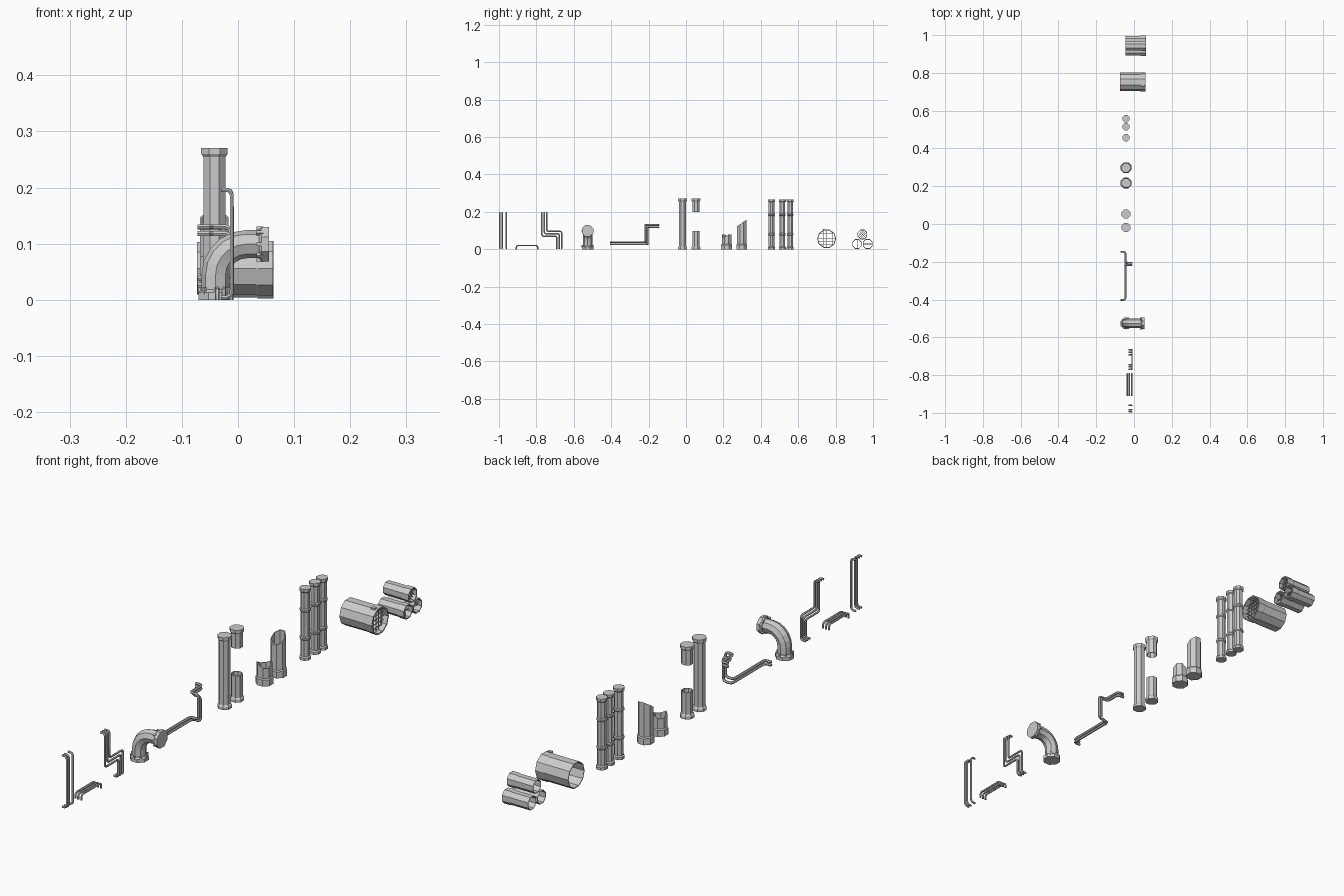
import bpy, bmesh, math
from mathutils import Matrix, Vector

if "Cube" in bpy.data.objects:
    bpy.data.objects.remove(bpy.data.objects["Cube"])

ALONG_X = Matrix.Rotation(math.pi / 2, 4, 'Y')


def to_object(bm, name):
    bmesh.ops.recalc_face_normals(bm, faces=bm.faces[:])
    me = bpy.data.meshes.new(name)
    bm.to_mesh(me)
    bm.free()
    ob = bpy.data.objects.new(name, me)
    bpy.context.collection.objects.link(ob)
    return ob


def turned(name, profile, loc, sides=8, rot=Matrix(), closed=False, shift=None):
    """Spin a (radius, height) profile; ends are capped unless it closes on itself."""
    bm = bmesh.new()
    rings = []
    for r, h in profile:
        ring = []
        for i in range(sides):
            a = 2 * math.pi * (i + 0.5) / sides
            v = Vector((r * math.cos(a), r * math.sin(a), h))
            if shift:
                v.z += shift(v, i)
            ring.append(bm.verts.new(Matrix.Translation(loc) @ rot @ v))
        rings.append(ring)
    pairs = list(zip(rings, rings[1:]))
    if closed:
        pairs.append((rings[-1], rings[0]))
    else:
        bm.faces.new(rings[0])
        bm.faces.new(rings[-1])
    for a, b in pairs:
        for i in range(sides):
            j = (i + 1) % sides
            bm.faces.new((a[i], a[j], b[j], b[i]))
    return to_object(bm, name)


def rounded(path, rad, steps):
    """Replace path corners with short arcs."""
    pts = [Vector(p) for p in path]
    out = [pts[0]]
    for a, b, c in zip(pts, pts[1:], pts[2:]):
        d1, d2 = (a - b).normalized(), (c - b).normalized()
        centre = b + (d1 + d2) * rad
        for k in range(steps + 1):
            t = math.pi / 2 * k / steps
            out.append(centre - d2 * rad * math.cos(t) - d1 * rad * math.sin(t))
    return out + [pts[-1]]


def pipes(name, paths, radius, bend, steps=2, res=1):
    """Parallel swept pipes, turned into one mesh."""
    cu = bpy.data.curves.new(name, 'CURVE')
    cu.dimensions = '3D'
    cu.bevel_depth, cu.bevel_resolution, cu.use_fill_caps = radius, res, True
    for path in paths:
        pts = rounded(path, bend, steps)
        s = cu.splines.new('POLY')
        s.use_smooth = False
        s.points.add(len(pts) - 1)
        for sp, p in zip(s.points, pts):
            sp.co = (*p, 1)
    tmp = bpy.data.objects.new(name + "_path", cu)
    bpy.context.collection.objects.link(tmp)
    dg = bpy.context.evaluated_depsgraph_get()
    me = bpy.data.meshes.new_from_object(tmp.evaluated_get(dg))
    bpy.data.objects.remove(tmp)
    ob = bpy.data.objects.new(name, me)
    bpy.context.collection.objects.link(ob)
    return ob


def boxes(name, items):
    """Boxes given as (matrix, size)."""
    bm = bmesh.new()
    for m, s in items:
        bmesh.ops.create_cube(bm, size=1, matrix=m @ Matrix.Diagonal((*s, 1)))
    return to_object(bm, name)


# thin wall pipes: upright brackets, one pair and one single
R = 0.004
def upright(y):
    return [(-.03, y, .196), (-.011, y, .196), (-.011, y, .004), (-.03, y, .004)]
pipes("upright_pipe_pair", [upright(-.995), upright(-.983)], R, .01)
pipes("upright_pipe_single", [upright(-.96)], R, .01)

# floor pipes
pipes("floor_pipes", [[(x, -.908, 0), (x, -.908, .02), (x, -.792, .02), (x, -.792, 0)]
                      for x in (-.037, -.025, -.012)], R, .01)

# stepped wall pipes
steps = []
for d in (-.013, 0, .013):
    ya, yb, z = -.757 + d, -.678 + d, .083 + d
    steps.append([(-.03, ya, .196), (-.011, ya, .196), (-.011, ya, z),
                  (-.011, yb, z), (-.011, yb, .004), (-.03, yb, .004)])
pipes("stepped_pipes", steps, R, .008)

# long pipe run that steps outward and upward
runs = []
for d in (-.006, .006):
    z0, z1, y = .032 + d, .124 + d, -.211 - d
    runs.append([(-.072, -.402, z0), (-.045, -.402, z0), (-.045, y, z0), (-.012, y, z0),
                 (-.012, y, z1), (-.045, y, z1), (-.045, -.147, z1), (-.072, -.147, z1)])
pipes("long_pipe_run", runs, .005, .01)

# large elbow with bolted flanges
EY = -.526
pipes("elbow_pipe", [[(-.04, EY, .004), (-.04, EY, .099), (.05, EY, .099)]],
      .025, .055, 5, 2)
FL = [(.033, 0), (.033, .013), (.026, .018)]
ends = {"elbow_base_flange": Matrix.Translation((-.04, EY, 0)),
        "elbow_end_flange": Matrix.Translation((.055, EY, .099)) @ Matrix.Rotation(-math.pi / 2, 4, 'Y')}
bolts = []
for name, m in ends.items():
    turned(name, FL, m.translation, rot=m.to_3x3().to_4x4())
    for i in range(8):
        bolts.append((m @ Matrix.Rotation(i * math.pi / 4, 4, 'Z')
                      @ Matrix.Translation((.0285, 0, .016)), (.006, .006, .012)))
boxes("elbow_bolts", bolts)

# tall pipe and broken pipe
X = -.042
B, F = .021, .0255
foot = [(F, 0), (F, .01), (B, .016)]
head = [(B, .254), (F, .26), (F, .27)]
turned("tall_pipe", foot + head, (X, -.019, 0))
turned("broken_pipe_lower", foot + [(B, .098), (B - .003, .098), (B - .003, .02)], (X, .053, 0))
turned("broken_pipe_upper", head[::-1] + [(B, .2), (B - .003, .2), (B - .003, .25)], (X, .053, 0))

# open cut pipes with a heavy collar
def cut_pipe(name, y, h, shift):
    turned(name, [(.031, 0), (.031, .024), (.0275, .028), (.0275, h), (.024, h), (.024, .02)],
           (X, y, 0), shift=lambda v, i: shift(v, i) if v.z > .05 else 0)
cut_pipe("cut_pipe_short", .217, .072, lambda v, i: .006 * (-1) ** (i // 2))
cut_pipe("cut_pipe_slanted", .298, .14, lambda v, i: .7 * v.y)

# cluster of three slim pipes with joint rings
b, f = .0165, .0205
slim = [(f, 0), (f, .01), (b, .014)]
for z in (.08, .185):
    slim += [(b, z - .006), (f - .001, z - .003), (f - .001, z + .003), (b, z + .006)]
slim += [(b, .252), (f, .256), (f, .266)]
for k, y in enumerate((.457, .515, .557)):
    turned("slim_pipe_%d" % (k + 1), slim, (X, y, 0))


def tube(name, r, wall, x0, x1, y, z, collar, sides):
    q = r - wall
    turned(name, [(q, x0), (r - .002, x0), (r - .002, x1 - collar), (r, x1 - collar + .003),
                  (r, x1), (q, x1)], (0, y, z), sides, ALONG_X, True)


def grille(name, x, y, z, r, offsets, angles):
    """Thin bars filling a circle that faces along x."""
    items = []
    for a in angles:
        for o in offsets:
            m = (Matrix.Translation((x, y, z)) @ Matrix.Rotation(math.radians(a), 4, 'X')
                 @ Matrix.Translation((0, o, 0)))
            items.append((m, (.003, .002, 2 * math.sqrt(r * r - o * o))))
    boxes(name, items)


# large open duct with grille and latch
tube("large_duct", .051, .005, -.073, .062, .752, .056, .03, 10)
grille("large_duct_grille", .045, .752, .056, .045, [-.03, -.015, 0, .015, .03], (0, 90))
boxes("large_duct_latch", [(Matrix.Translation((.047, .735, .105)), (.016, .012, .006))])

# stack of three small ducts
for k, (y, z, angs, offs) in enumerate((
        (.915, .028, (0, 90), [0]),
        (.972, .028, (90,), [-.004, .004]),
        (.943, .079, (45, 135), [-.009, 0, .009]))):
    tube("small_duct_%d" % (k + 1), .028, .004, -.044, .063, y, z, .03, 8)
    grille("small_duct_grille_%d" % (k + 1), .05, y, z, .0235, offs, angs)
